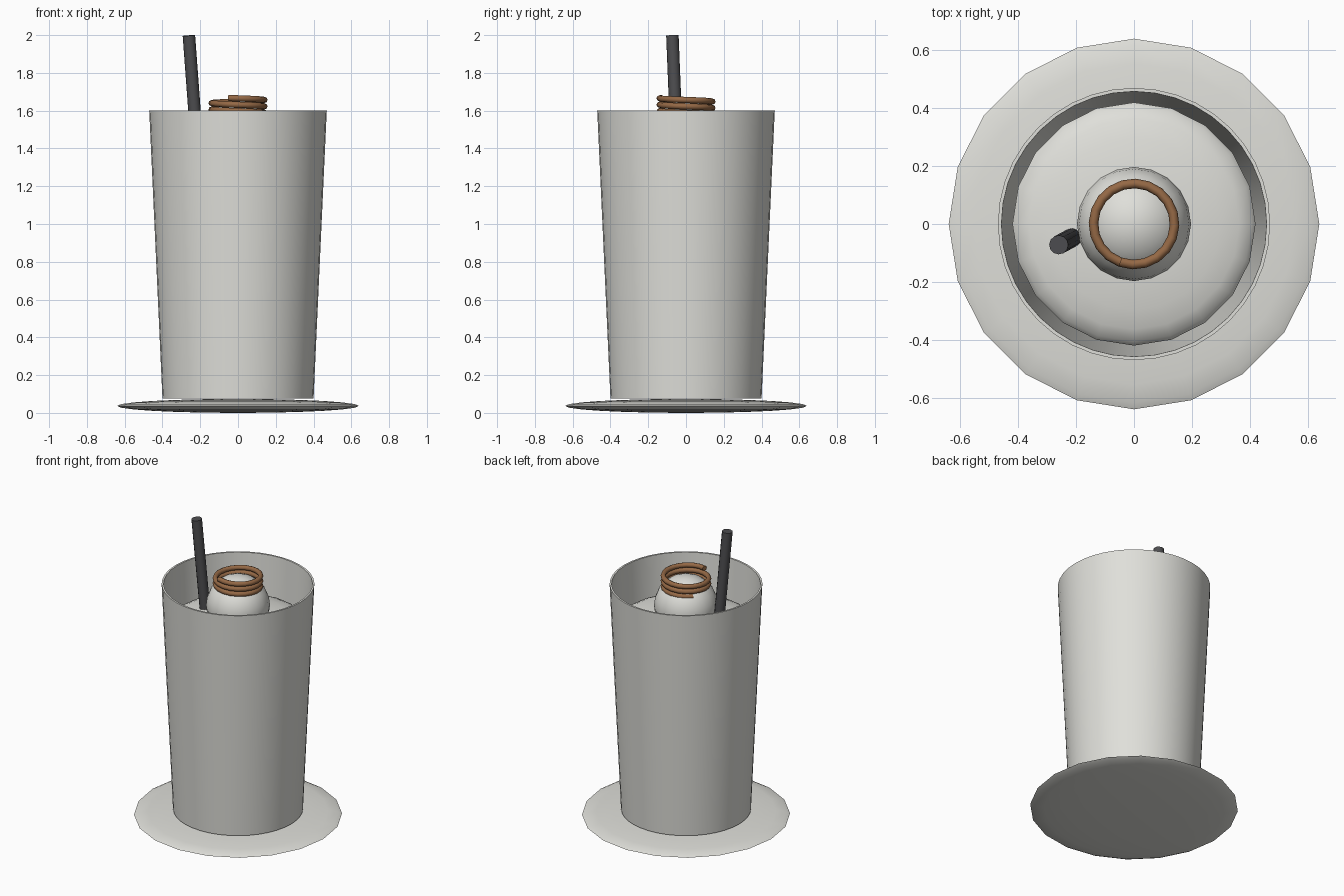
import bpy, bmesh, math
from mathutils import Vector, Matrix

if "Cube" in bpy.data.objects:
    bpy.data.objects.remove(bpy.data.objects["Cube"])


def material(name, rgb):
    m = bpy.data.materials.new(name)
    m.diffuse_color = (*rgb, 1)
    m.use_nodes = True
    m.node_tree.nodes["Principled BSDF"].inputs["Base Color"].default_value = m.diffuse_color
    return m


WHITE = material("warm white", (0.74, 0.74, 0.70))
CARAMEL = material("caramel brown", (0.30, 0.14, 0.06))
DARK = material("dark grey", (0.075, 0.075, 0.08))


def finish(name, bm, mat, angle=40):
    bmesh.ops.recalc_face_normals(bm, faces=bm.faces)
    me = bpy.data.meshes.new(name)
    bm.to_mesh(me)
    bm.free()
    ob = bpy.data.objects.new(name, me)
    bpy.context.collection.objects.link(ob)
    me.materials.append(mat)
    bpy.ops.object.select_all(action='DESELECT')
    ob.select_set(True)
    bpy.context.view_layer.objects.active = ob
    bpy.ops.object.shade_smooth_by_angle(angle=math.radians(angle))
    return ob


def ellipsoid(name, z, radius, half_height, mat, rings=12):
    bm = bmesh.new()
    bmesh.ops.create_uvsphere(bm, u_segments=20, v_segments=rings, radius=1)
    bmesh.ops.scale(bm, vec=(radius, radius, half_height), verts=bm.verts)
    bmesh.ops.translate(bm, vec=(0, 0, z), verts=bm.verts)
    return finish(name, bm, mat, 60)


# Saucer, drink surface and scoop are 20-sided spheres, squashed as needed
ellipsoid("saucer", 0.037, 0.64, 0.037, WHITE)
ellipsoid("foam", 1.33, 0.42, 0.08, WHITE)
ellipsoid("scoop", 1.455, 0.197, 0.197, WHITE)

# Tapered cup with a thin wall, spun from its profile
bm = bmesh.new()
profile = [(0, 0.075), (0.40, 0.075), (0.47, 1.60), (0.458, 1.60), (0.39, 0.09), (0, 0.09)]
pts = [bm.verts.new((r, 0, z)) for r, z in profile]
edges = [bm.edges.new(pair) for pair in zip(pts, pts[1:])]
bmesh.ops.spin(bm, geom=pts + edges, cent=(0, 0, 0), axis=(0, 0, 1),
               angle=2 * math.pi, steps=40, use_merge=True)
bmesh.ops.remove_doubles(bm, verts=bm.verts, dist=1e-4)
finish("cup", bm, WHITE)

# Straw leaning out to the left and front
top = Vector((-0.26, -0.072, 1.998))
low = Vector((-0.197, -0.038, 1.15))
axis = top - low
bm = bmesh.new()
bmesh.ops.create_cone(bm, cap_ends=True, segments=12, radius1=0.033,
                      radius2=0.033, depth=axis.length,
                      matrix=Matrix.Translation((top + low) / 2)
                      @ axis.to_track_quat('Z', 'Y').to_matrix().to_4x4())
finish("straw", bm, DARK)

# Caramel drizzle: a helix of tube winding down onto the scoop
bm = bmesh.new()
R, TUBE, SIDES, PER_TURN, TURNS, PITCH = 0.14, 0.0165, 8, 20, 2.7, 0.034
rows = []
for i in range(int(PER_TURN * TURNS) + 1):
    t = 2 * math.pi * i / PER_TURN
    a = math.radians(250) + t
    z = 1.667 - PITCH * i / PER_TURN
    row = []
    for k in range(SIDES):
        b = 2 * math.pi * k / SIDES
        r = R + TUBE * math.cos(b)
        row.append(bm.verts.new((r * math.cos(a), r * math.sin(a), z + TUBE * math.sin(b))))
    rows.append(row)
for r0, r1 in zip(rows, rows[1:]):
    for k in range(SIDES):
        n = (k + 1) % SIDES
        bm.faces.new((r0[k], r0[n], r1[n], r1[k]))
bm.faces.new(rows[0])
bm.faces.new(rows[-1])
finish("caramel_drizzle", bm, CARAMEL, 60)
